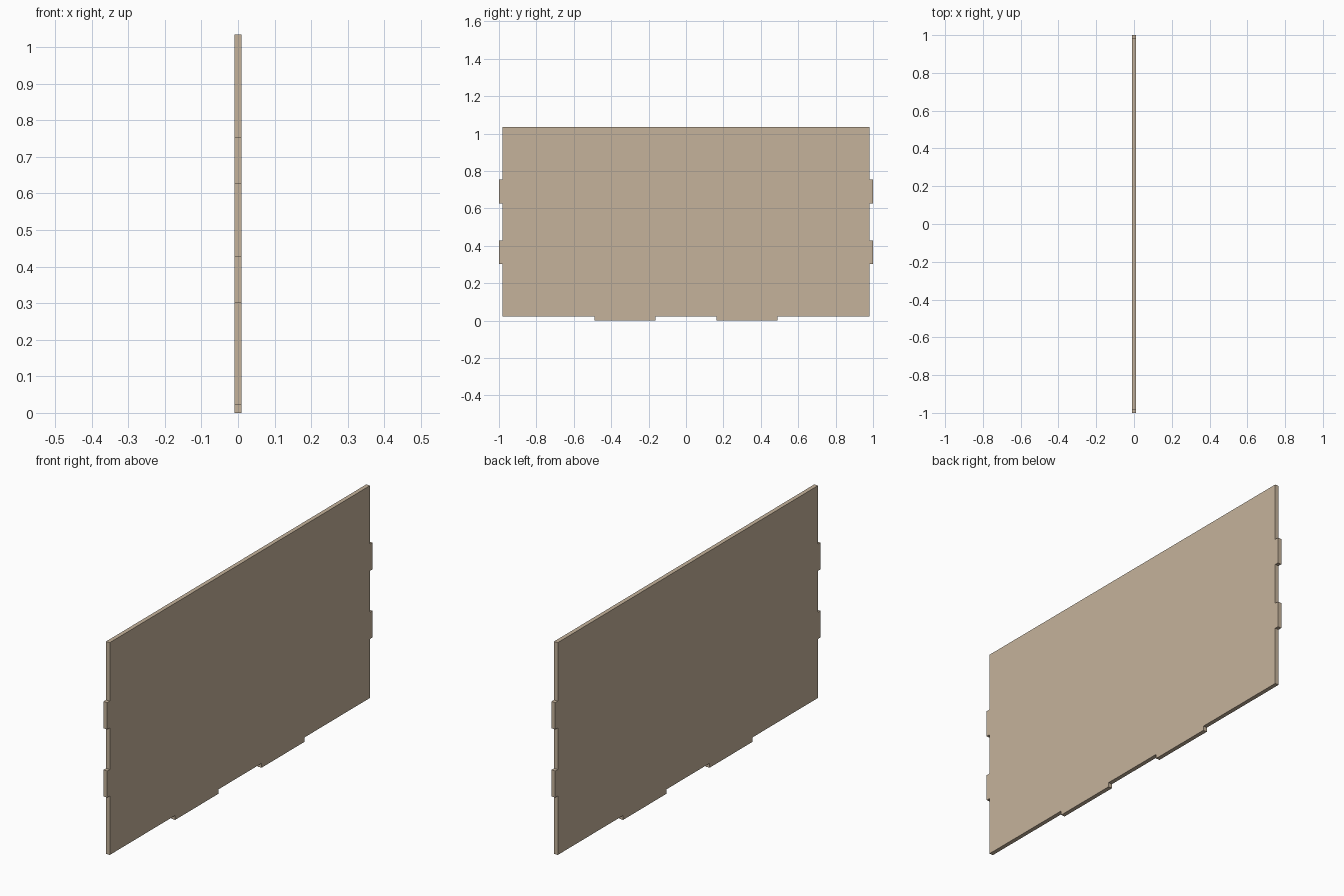
import bpy, bmesh

if "Cube" in bpy.data.objects:
    bpy.data.objects.remove(bpy.data.objects["Cube"])

HALF_T = 0.01             # half the sheet thickness
EDGE, TIP = 0.981, 1.0    # body side and tab tip in y
BASE, TOP = 0.021, 1.034  # body bottom and top in z
SIDE_TABS = [(0.302, 0.429), (0.627, 0.755)]
FOOT_TAB = (0.163, 0.488)

# Right half of the outline, from bottom centre round to the top
a, b = FOOT_TAB
half = [(a, BASE), (a, 0), (b, 0), (b, BASE), (EDGE, BASE)]
for lo, hi in SIDE_TABS:
    half += [(EDGE, lo), (TIP, lo), (TIP, hi), (EDGE, hi)]
half.append((EDGE, TOP))

# Mirror the half to close the outline
outline = half + [(-y, z) for y, z in reversed(half)]

# Extrude the outline into a flat sheet
bm = bmesh.new()
face = bm.faces.new([bm.verts.new((-HALF_T, y, z)) for y, z in outline])
ext = bmesh.ops.extrude_face_region(bm, geom=[face], use_keep_orig=True)
moved = [v for v in ext["geom"] if isinstance(v, bmesh.types.BMVert)]
bmesh.ops.translate(bm, verts=moved, vec=(2 * HALF_T, 0, 0))
bmesh.ops.recalc_face_normals(bm, faces=bm.faces)
mesh = bpy.data.meshes.new("tabbed_panel")
bm.to_mesh(mesh)
bm.free()

# Plywood colour
wood = bpy.data.materials.new("plywood")
wood.diffuse_color = (0.56, 0.45, 0.33, 1)
wood.use_nodes = True
wood.node_tree.nodes["Principled BSDF"].inputs["Base Color"].default_value = wood.diffuse_color
mesh.materials.append(wood)
panel = bpy.data.objects.new("tabbed_panel", mesh)
bpy.context.collection.objects.link(panel)
